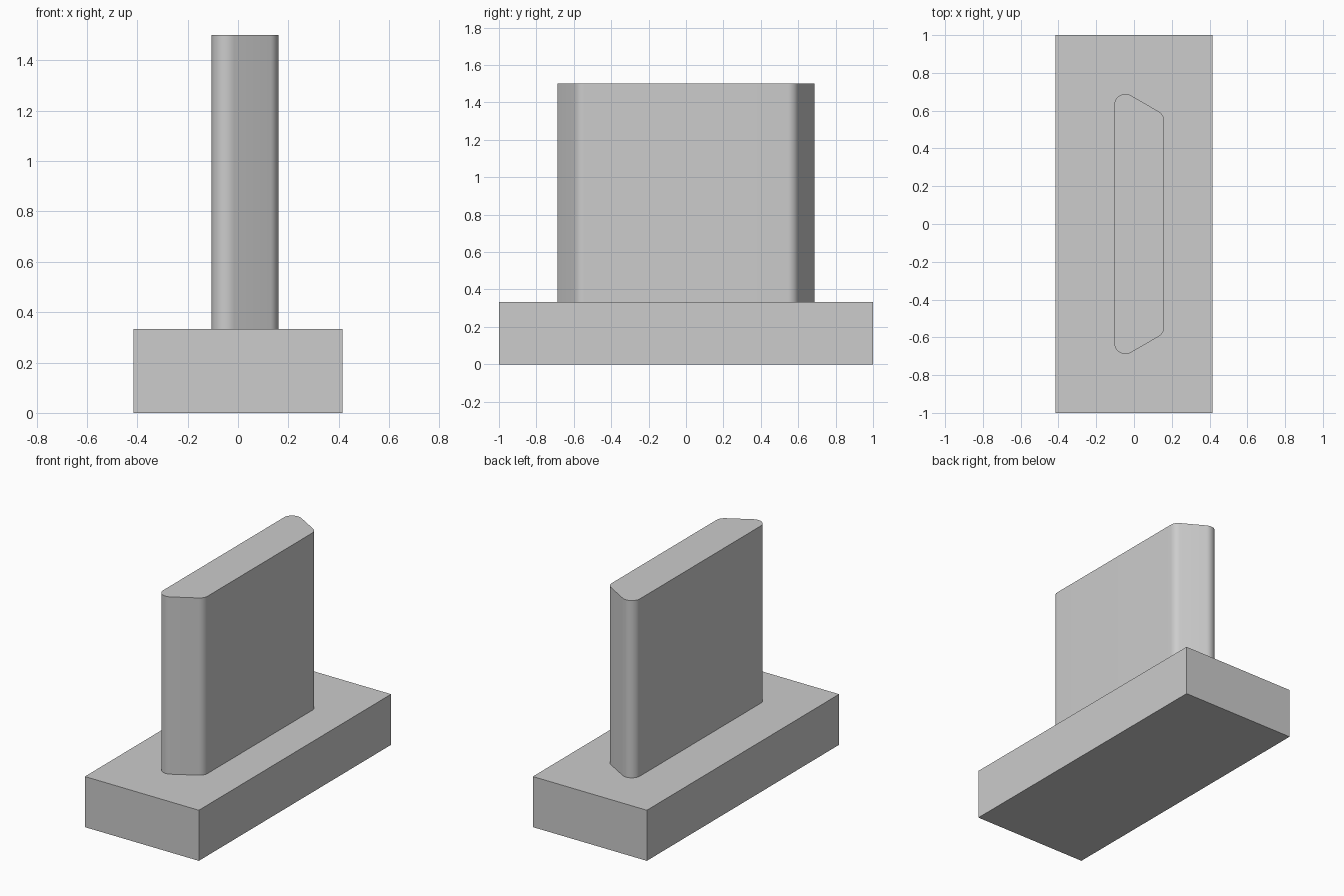
import bpy, bmesh
from math import sin, cos, pi

cube = bpy.data.objects.get("Cube")
if cube:
    bpy.data.objects.remove(cube, do_unlink=True)

# Single grey material
grey = bpy.data.materials.new("light_grey")
grey.use_nodes = True
colour = (0.604, 0.604, 0.604, 1)
grey.diffuse_color = colour
grey.node_tree.nodes["Principled BSDF"].inputs["Base Color"].default_value = colour


def extrude_outline(name, outline, bottom, top):
    """Solid prism from a counter-clockwise outline."""
    bm = bmesh.new()
    face = bm.faces.new([bm.verts.new((x, y, bottom)) for x, y in outline])
    ext = bmesh.ops.extrude_face_region(bm, geom=[face])["geom"]
    verts = [g for g in ext if isinstance(g, bmesh.types.BMVert)]
    bmesh.ops.translate(bm, verts=verts, vec=(0, 0, top - bottom))
    bmesh.ops.recalc_face_normals(bm, faces=bm.faces)
    mesh = bpy.data.meshes.new(name)
    bm.to_mesh(mesh)
    bm.free()
    mesh.materials.append(grey)
    obj = bpy.data.objects.new(name, mesh)
    bpy.context.collection.objects.link(obj)
    return obj


def arc(cx, cy, r, start, end, steps=12):
    angles = [start + (end - start) * i / steps for i in range(steps + 1)]
    return [(cx + r * cos(a), cy + r * sin(a)) for a in angles]


BASE_TOP = 0.333

# Rectangular base block
w = 0.415
extrude_outline("base_block", [(-w, -1), (w, -1), (w, 1), (-w, 1)], 0, BASE_TOP)

# Upright blade: trapezoid with rounded corners, symmetric front to back
r = 0.06
half = arc(0.1, 0.544, r, 0, pi / 3) + arc(-0.045, 0.628, r, pi / 3, pi)
outline = half + [(x, -y) for x, y in reversed(half)]
blade = extrude_outline("upright_blade", outline, BASE_TOP, 1.5)

# Smooth the rounded corners, keep the rims sharp
bpy.ops.object.select_all(action="DESELECT")
blade.select_set(True)
bpy.context.view_layer.objects.active = blade
bpy.ops.object.shade_smooth_by_angle(angle=pi / 6)
